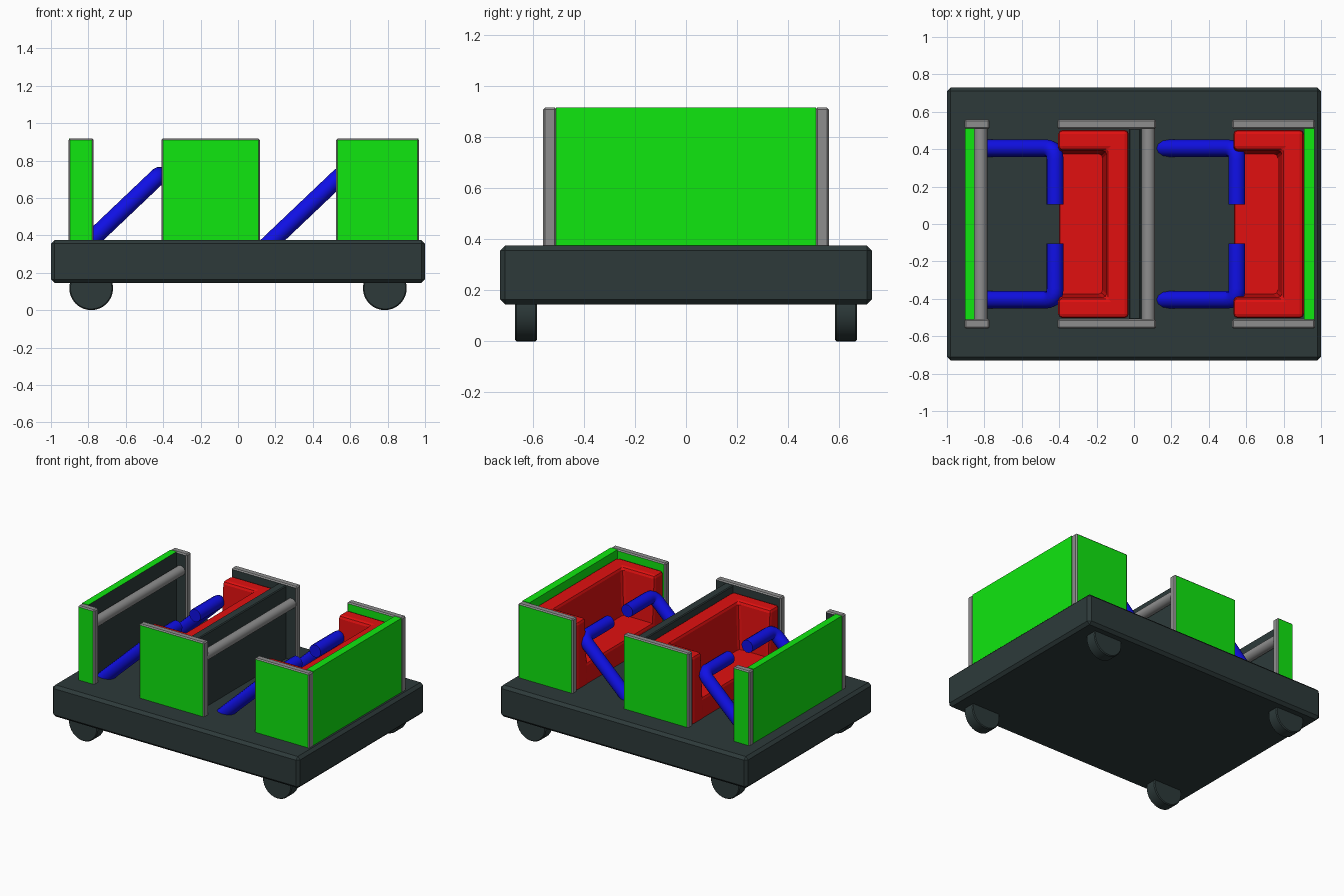
import bpy, bmesh
from math import radians
from mathutils import Vector

if "Cube" in bpy.data.objects:
    bpy.data.objects.remove(bpy.data.objects["Cube"])


def mat(name, r, g, b):
    m = bpy.data.materials.new(name)
    m.diffuse_color = (r, g, b, 1)
    m.use_nodes = True
    m.node_tree.nodes["Principled BSDF"].inputs["Base Color"].default_value = m.diffuse_color
    return m


GREY = mat("grey", .27, .27, .27)
GREEN = mat("green", .005, .8, .005)
DARK = mat("dark", .026, .042, .042)
RED = mat("red", .75, .005, .005)
BLUE = mat("blue", .005, .005, .8)


def add(name, data):
    ob = bpy.data.objects.new(name, data)
    bpy.context.collection.objects.link(ob)
    return ob


def smooth(ob):
    bpy.ops.object.select_all(action='DESELECT')
    bpy.context.view_layer.objects.active = ob
    ob.select_set(True)
    bpy.ops.object.shade_smooth_by_angle(angle=radians(35))


def bevel(ob, width, segments=1, material=-1):
    b = ob.modifiers.new("bevel", 'BEVEL')
    b.width, b.segments, b.material = width, segments, material
    b.limit_method, b.angle_limit = 'ANGLE', radians(40)


def loft(name, bottom, top, z0, z1, m):
    """Solid between two outlines with equal point counts."""
    bm = bmesh.new()
    lo = [bm.verts.new((x, y, z0)) for x, y in bottom]
    hi = [bm.verts.new((x, y, z1)) for x, y in top]
    bm.faces.new(lo[::-1])
    bm.faces.new(hi)
    n = len(lo)
    for i in range(n):
        j = (i + 1) % n
        bm.faces.new((lo[i], lo[j], hi[j], hi[i]))
    bmesh.ops.recalc_face_normals(bm, faces=bm.faces)
    me = bpy.data.meshes.new(name)
    bm.to_mesh(me)
    bm.free()
    me.materials.append(m)
    return add(name, me)


def box(name, x0, x1, y0, y1, z0, z1, m):
    r = [(x0, y0), (x1, y0), (x1, y1), (x0, y1)]
    return loft(name, r, r, z0, z1, m)


def paint(ob, direction, m):
    """Give the faces pointing along a direction their own material."""
    ob.data.materials.append(m)
    for p in ob.data.polygons:
        if p.normal.dot(Vector(direction)) > .9:
            p.material_index = len(ob.data.materials) - 1


def cylinder(name, radius, length, loc, m, segments=32):
    """Cylinder lying along y."""
    bpy.ops.mesh.primitive_cylinder_add(vertices=segments, radius=radius, depth=length,
                                        location=loc, rotation=(radians(90), 0, 0))
    ob = bpy.context.object
    ob.name = name
    ob.data.materials.append(m)
    return ob


FLOOR, TOP = .376, .918

# Chassis and wheels
bevel(box("chassis", -1, 1, -.73, .73, .145, FLOOR, DARK), .02)
for x in (-.785, .785):
    for y in (-.628, .628):
        w = cylinder("wheel", .117, .086, (x, y, .117), DARK)
        bevel(w, .006)
        smooth(w)

# Side panels: grey rim, green outside, dark or green lining
for name, x0, x1, lining in (("front", -.905, -.772, DARK),
                             ("middle", -.41, .117, DARK),
                             ("rear", .525, .967, GREEN)):
    for s in (-1, 1):
        y0, y1 = sorted((s * .508, s * .56))
        p = box(name + "_side_panel", x0, x1, y0, y1, .36, TOP, GREY)
        paint(p, (0, s, 0), GREEN)
        paint(p, (0, -s, 0), lining)
        bevel(p, .008, 1, 0)

# End panels and the divider between the rows
nose = box("front_end_panel", -.904, -.853, -.51, .51, .36, TOP, GREEN)
paint(nose, (1, 0, 0), DARK)
box("rear_end_panel", .91, .966, -.51, .51, .36, TOP, GREEN)
bevel(box("divider", -.028, .036, -.51, .51, .36, .91, DARK), .006)

# Grey hand rails
for x in (-.82, .077):
    smooth(cylinder("hand_rail", .036, 1.02, (x, 0, .79), GREY))

# Seats: U shaped shell with sloped inner walls, plus cushion
for x in (-.405, .532):
    def shell_outline(back, side):
        return [(x, -.503), (x + .376, -.503), (x + .376, .503), (x, .503),
                (x, side), (x + back, side), (x + back, -side), (x, -side)]
    shell = loft("seat_shell", shell_outline(.225, .365), shell_outline(.26, .395), .36, .868, RED)
    bevel(shell, .022, 2)
    bevel(box("seat_cushion", x + .003, x + .3, -.42, .42, .36, .53, RED), .02, 2)


# Lap bars: bent tube, one per passenger
def lap_bar(x, s):
    cu = bpy.data.curves.new("lap_bar", 'CURVE')
    cu.dimensions = '3D'
    cu.bevel_depth, cu.bevel_resolution, cu.use_fill_caps = .046, 4, True
    start = Vector((x - .40, s * .405, .34))
    corner = Vector((x, s * .405, .72))
    end = Vector((x, s * .105, .72))
    a = corner + (start - corner).normalized() * .06
    b = corner + (end - corner).normalized() * .06
    bend = [a * (1 - t) ** 2 + corner * 2 * t * (1 - t) + b * t * t
            for t in (i / 6 for i in range(7))]
    pts = [start] + bend + [end]
    sp = cu.splines.new('POLY')
    sp.points.add(len(pts) - 1)
    for q, p in zip(sp.points, pts):
        q.co = (*p, 1)
    sp.use_smooth = True
    cu.materials.append(BLUE)
    add("lap_bar", cu)


for x in (-.422, .55):
    for s in (-1, 1):
        lap_bar(x, s)
